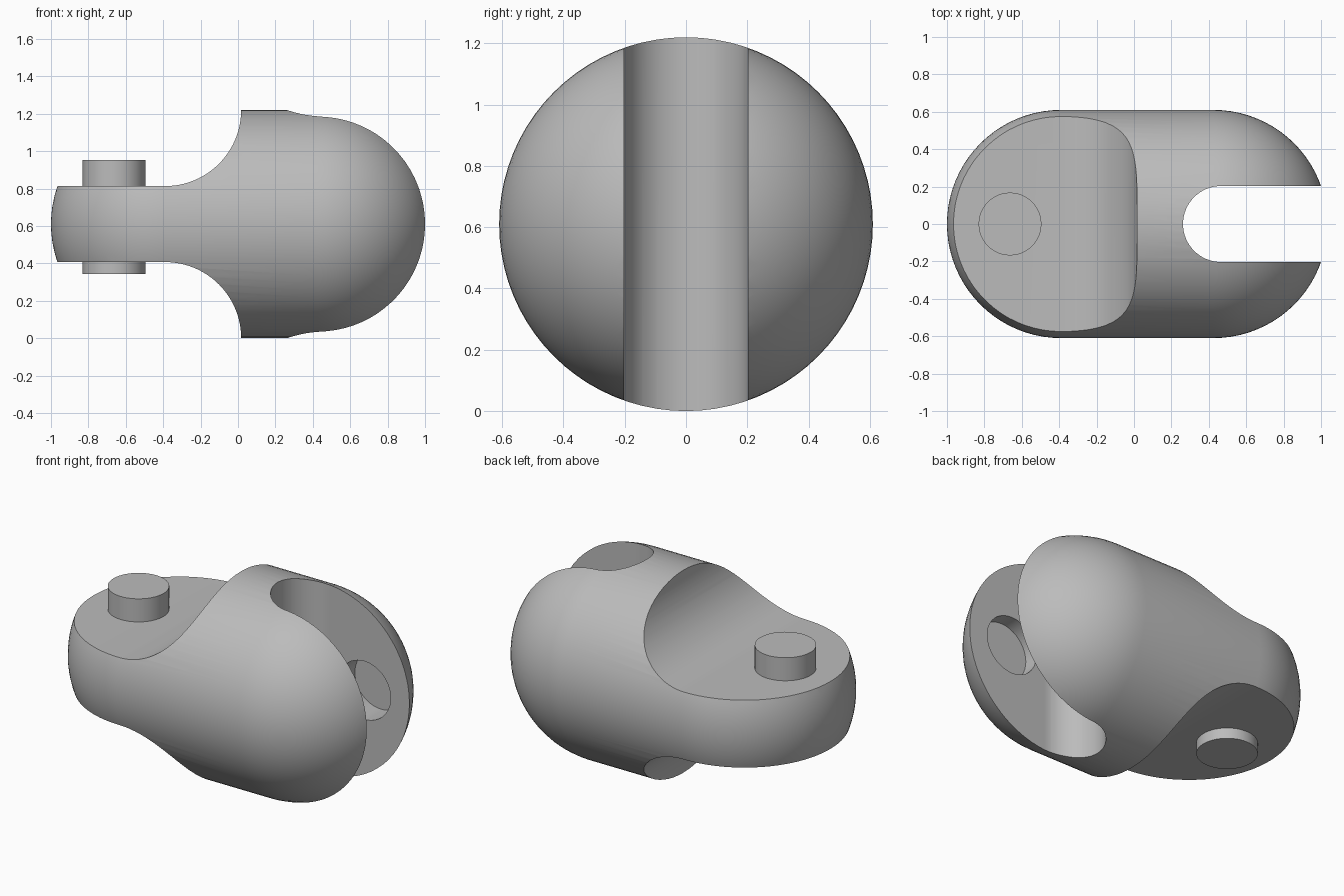
import bpy, bmesh
from math import pi, sin, cos, radians
from mathutils import Matrix, Vector

cube = bpy.data.objects.get("Cube")
if cube:
    bpy.data.objects.remove(cube, do_unlink=True)

R = 0.61          # body radius and centre height
HALF = 0.203      # half thickness of tongue and half width of slot
PIN_X, HOLE_X = -0.663, 0.70

grey = bpy.data.materials.new("plain grey")
grey.use_nodes = True
colour = (0.5, 0.5, 0.5, 1)
grey.diffuse_color = colour
grey.node_tree.nodes["Principled BSDF"].inputs["Base Color"].default_value = colour


def arc(cx, cy, r, start, end, steps):
    """Points on an arc, angles in degrees."""
    angles = [radians(start + (end - start) * i / steps) for i in range(steps + 1)]
    return [(cx + r * cos(a), cy + r * sin(a)) for a in angles]


def add_object(name, bm):
    bmesh.ops.recalc_face_normals(bm, faces=bm.faces)
    mesh = bpy.data.meshes.new(name)
    bm.to_mesh(mesh)
    bm.free()
    mesh.materials.append(grey)
    obj = bpy.data.objects.new(name, mesh)
    bpy.context.collection.objects.link(obj)
    return obj


def prism(name, outline, low, high, place):
    """Extrude a 2D outline; place(a, b, depth) gives the 3D point."""
    bm = bmesh.new()
    face = bm.faces.new([bm.verts.new(place(a, b, low)) for a, b in outline])
    move = Vector(place(0, 0, high)) - Vector(place(0, 0, low))
    out = bmesh.ops.extrude_face_region(bm, geom=[face])
    bmesh.ops.translate(bm, vec=move,
                        verts=[v for v in out["geom"] if isinstance(v, bmesh.types.BMVert)])
    return add_object(name, bm)


def along_y(a, b, d):
    return (a, d, b)


def along_z(a, b, d):
    return (a, b, d)


def smooth(obj):
    bpy.ops.object.select_all(action="DESELECT")
    obj.select_set(True)
    bpy.context.view_layer.objects.active = obj
    bpy.ops.object.shade_smooth_by_angle(angle=radians(30))


# Capsule body: a half profile spun around the long axis
profile = arc(-0.39, 0, R, 180, 90, 20) + arc(0.425, 0, R, 90, 0, 20)
bm = bmesh.new()
verts = [bm.verts.new((x, 0, max(r, 0))) for x, r in profile]
edges = [bm.edges.new(pair) for pair in zip(verts, verts[1:])]
bmesh.ops.spin(bm, geom=verts + edges, cent=(0, 0, 0), axis=(1, 0, 0),
               angle=2 * pi, steps=80, use_duplicate=False)
bmesh.ops.remove_doubles(bm, verts=bm.verts, dist=0.0005)
bmesh.ops.translate(bm, verts=bm.verts, vec=(0, 0, R))
body = add_object("link_body", bm)

# Scoops above and below the tongue
cutters = []
for name, s in (("upper_scoop", 1), ("lower_scoop", -1)):
    outline = [(-1.3, HALF)] + arc(-0.39, R, R - HALF, -90, 0, 24) + [(0.017, 0.9), (-1.3, 0.9)]
    cutters.append(prism(name, [(x, R + s * z) for x, z in outline], -1, 1, along_y))

# Fork slot with a round inner end
slot = arc(0.465, 0, HALF, 90, 270, 32) + [(1.3, -HALF), (1.3, HALF)]
cutters.append(prism("fork_slot", slot, -0.5, 1.7, along_z))

# Pin sockets in the two fork walls
socket = arc(HOLE_X, R, 0.175, 0, 360, 48)[:-1]
cutters.append(prism("front_socket", socket, -HALF - 0.09, -0.1, along_y))
cutters.append(prism("back_socket", socket, 0.1, HALF + 0.16, along_y))

for cutter in cutters:
    cutter.hide_render = True
    mod = body.modifiers.new(cutter.name, "BOOLEAN")
    mod.operation = "DIFFERENCE"
    mod.solver = "EXACT"
    mod.object = cutter

# Bake the cuts, then drop the cutters
graph = bpy.context.evaluated_depsgraph_get()
baked = bpy.data.meshes.new_from_object(body.evaluated_get(graph))
body.modifiers.clear()
body.data = baked
for cutter in cutters:
    bpy.data.objects.remove(cutter, do_unlink=True)
smooth(body)

# Hinge pins on both faces of the tongue
circle = arc(PIN_X, 0, 0.168, 0, 360, 48)[:-1]
for name, low, high in (("upper_pin", R + HALF - 0.02, 0.952),
                        ("lower_pin", 0.342, R - HALF + 0.02)):
    smooth(prism(name, circle, low, high, along_z))
